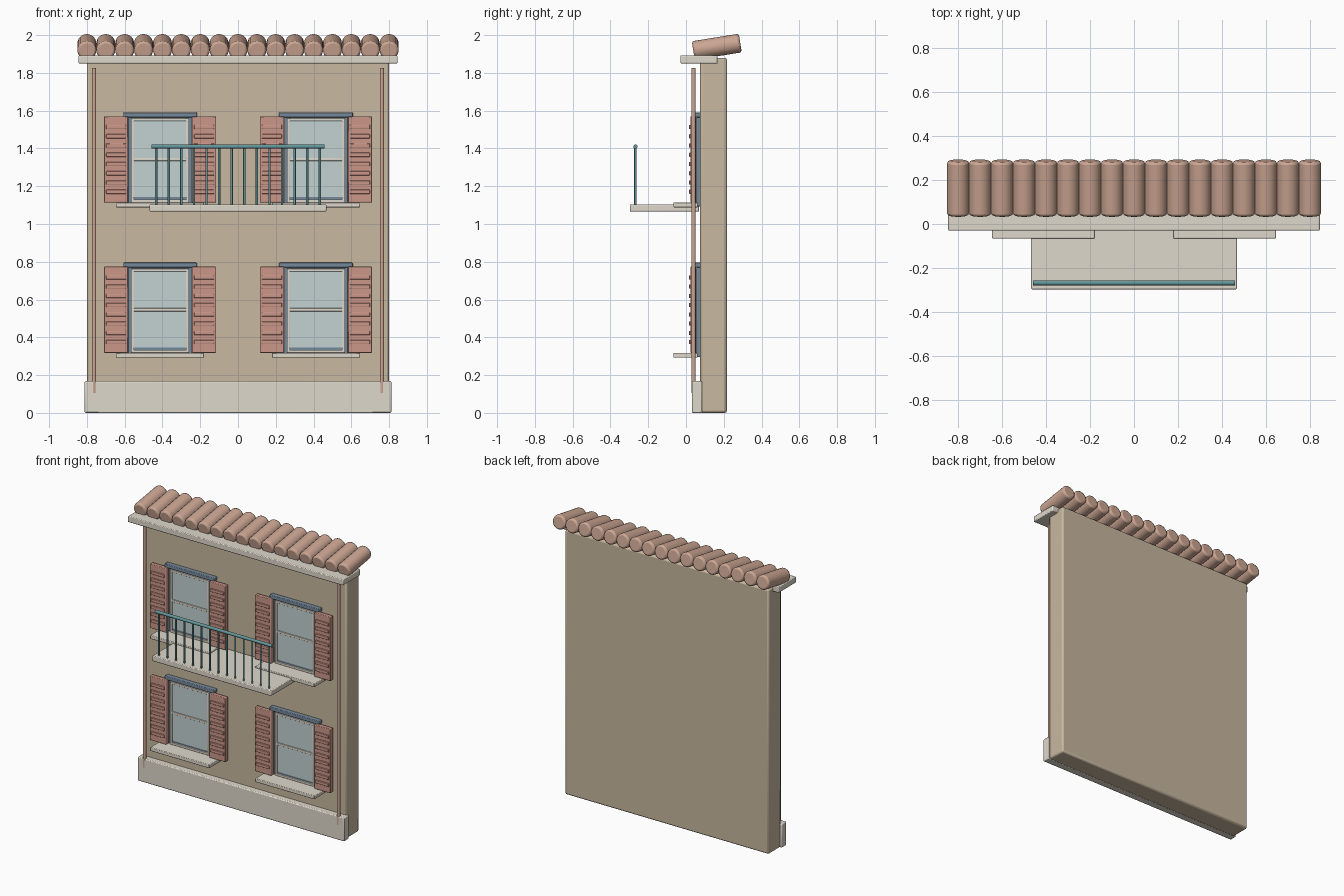
import bpy, math

if "Cube" in bpy.data.objects:
    bpy.data.objects.remove(bpy.data.objects["Cube"])


def material(name, rgb):
    m = bpy.data.materials.new(name)
    m.diffuse_color = (*rgb, 1)
    m.use_nodes = True
    m.node_tree.nodes["Principled BSDF"].inputs["Base Color"].default_value = m.diffuse_color
    return m


PLASTER = material("plaster", (0.58, 0.48, 0.35))
STONE = material("stone", (0.74, 0.69, 0.60))
CLAY = material("clay", (0.60, 0.38, 0.29))
PAINT = material("shutter_paint", (0.60, 0.31, 0.25))
SLATE = material("slate_blue", (0.18, 0.25, 0.33))
CREAM = material("cream", (0.72, 0.68, 0.60))
GLASS = material("glass", (0.55, 0.64, 0.64))
IRON = material("iron", (0.13, 0.31, 0.33))


def finish(ob, name, mat, bevel):
    ob.name = name
    ob.data.materials.append(mat)
    if bevel:
        mod = ob.modifiers.new("Bevel", 'BEVEL')
        mod.width = bevel
        mod.segments = 2
        mod.limit_method = 'ANGLE'
    bpy.ops.object.shade_smooth_by_angle(angle=math.radians(35))
    return ob


def box(name, x, y, z, mat, bevel=0.004):
    """Box from (min, max) pairs on each axis."""
    spans = (x, y, z)
    bpy.ops.mesh.primitive_cube_add(size=1, location=[(a + b) / 2 for a, b in spans])
    ob = bpy.context.object
    ob.scale = [b - a for a, b in spans]
    bpy.ops.object.transform_apply(location=False, rotation=False, scale=True)
    return finish(ob, name, mat, bevel)


def rod(name, loc, radius, length, mat, rot=(0, 0, 0), sides=16, bevel=0):
    bpy.ops.mesh.primitive_cylinder_add(vertices=sides, radius=radius, depth=length,
                                        location=loc, rotation=rot)
    return finish(bpy.context.object, name, mat, bevel)


# Wall, plinth and cornice
box("wall", (-0.80, 0.80), (0.075, 0.217), (0, 1.88), PLASTER, 0.012)
box("plinth", (-0.812, 0.812), (0.031, 0.085), (0, 0.168), STONE, 0.006)
box("cornice", (-0.845, 0.845), (-0.03, 0.168), (1.85, 1.892), STONE, 0.005)

# Row of tilted roof tiles
for i in range(17):
    rod(f"roof_tile_{i + 1}", (-0.8 + 0.1 * i, 0.163, 1.938), 0.05, 0.252, CLAY,
        (math.pi / 2 + 0.16, 0, 0), 24, 0.012)


def shutter(name, cx, cz):
    box(name, (cx - 0.064, cx + 0.064), (0.024, 0.054), (cz - 0.228, cz + 0.228), PAINT)
    for k in range(8):
        z = cz + (k - 3.5) * 0.049
        box(f"{name}_slat_{k + 1}", (cx - 0.053, cx + 0.053), (0.016, 0.028),
            (z - 0.011, z + 0.011), PAINT, 0.003)


def window(name, cx, cz):
    # Blue surround and lintel
    box(f"{name}_surround", (cx - 0.17, cx + 0.17), (0.056, 0.085),
        (cz - 0.25, cz + 0.225), SLATE)
    box(f"{name}_lintel", (cx - 0.195, cx + 0.195), (0.042, 0.085),
        (cz + 0.223, cz + 0.249), SLATE)
    # Glass and cream sash
    box(f"{name}_glass", (cx - 0.142, cx + 0.142), (0.052, 0.06),
        (cz - 0.20, cz + 0.20), GLASS, 0)
    for s in (-1, 1):
        xs = sorted((cx + s * 0.137, cx + s * 0.154))
        box(f"{name}_stile", xs, (0.046, 0.06), (cz - 0.228, cz + 0.218), CREAM, 0.002)
    for label, z in (("bottom", -0.220), ("middle", 0.0), ("top", 0.210)):
        box(f"{name}_{label}_bar", (cx - 0.14, cx + 0.14), (0.046, 0.06),
            (cz + z - 0.008, cz + z + 0.008), CREAM, 0.002)
    # Sill and shutters
    box(f"{name}_sill", (cx - 0.233, cx + 0.233), (-0.066, 0.062),
        (cz - 0.254, cz - 0.228), STONE)
    for side, s in (("left", -1), ("right", 1)):
        shutter(f"{name}_{side}_shutter", cx + s * 0.233, cz)


# Four windows
for floor, z in (("lower", 0.546), ("upper", 1.342)):
    for side, x in (("left", -0.4125), ("right", 0.4125)):
        window(f"{floor}_{side}_window", x, z)

# Balcony slab, balusters and handrail
box("balcony_slab", (-0.468, 0.468), (-0.297, 0.07), (1.066, 1.104), STONE, 0.005)
rod("balcony_handrail", (0, -0.268, 1.41), 0.011, 0.918, IRON, (0, math.pi / 2, 0))
for i in range(14):
    rod(f"baluster_{i + 1}", (-0.433 + i * 0.866 / 13, -0.268, 1.25), 0.006, 0.31, IRON, sides=12)

# Drainpipes
for side, s in (("left", -1), ("right", 1)):
    rod(f"{side}_drainpipe", (s * 0.762, 0.04, 0.966), 0.0115, 1.72, CLAY)
